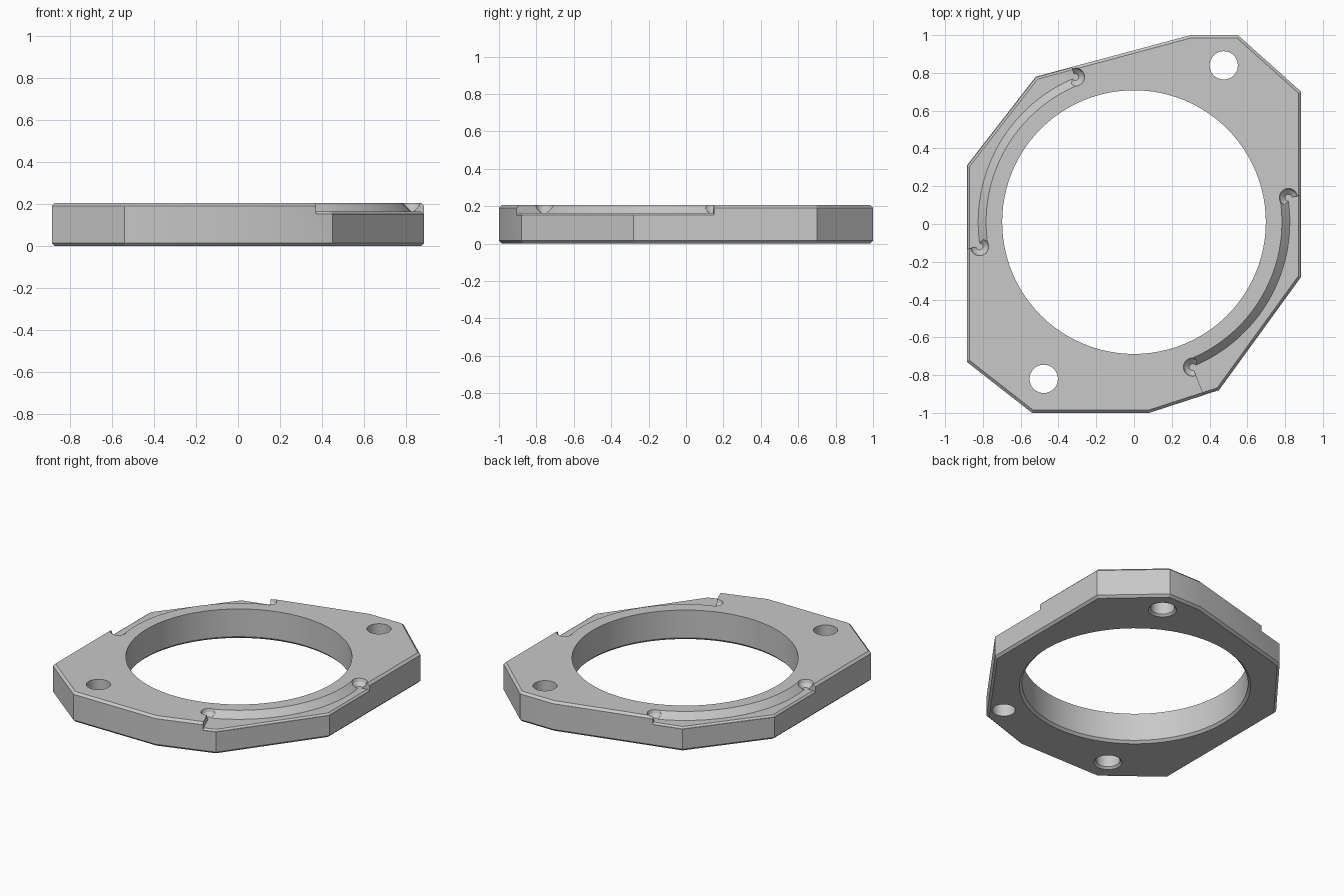
import bpy, bmesh
from math import cos, sin, radians

cube = bpy.data.objects.get("Cube")
if cube:
    bpy.data.objects.remove(cube, do_unlink=True)

CY = 0.01          # bore centre in y
HEIGHT = 0.205     # full plate thickness
LAND = 0.163       # height of the lowered side lands
CHAMFER = 0.015
OUTLINE = [(0.55, 1), (0.3, 1), (-0.52, 0.78), (-0.885, 0.31), (-0.885, -0.73),
           (-0.54, -1), (0.08, -1), (0.45, -0.88), (0.885, -0.28), (0.885, 0.7)]

metal = bpy.data.materials.new("plain grey")
metal.use_nodes = True
grey = (0.58, 0.58, 0.58, 1)
metal.diffuse_color = grey
metal.node_tree.nodes["Principled BSDF"].inputs["Base Color"].default_value = grey


def finish(bm, name):
    bmesh.ops.recalc_face_normals(bm, faces=bm.faces)
    mesh = bpy.data.meshes.new(name)
    bm.to_mesh(mesh)
    bm.free()
    mesh.materials.append(metal)
    obj = bpy.data.objects.new(name, mesh)
    bpy.context.collection.objects.link(obj)
    return obj


def loft(name, levels):
    """Closed solid through (z, points) cross-sections of equal count."""
    bm = bmesh.new()
    rings = [[bm.verts.new((x, y, z)) for x, y in pts] for z, pts in levels]
    n = len(rings[0])
    for low, high in zip(rings, rings[1:]):
        for i in range(n):
            j = (i + 1) % n
            bm.faces.new((low[i], low[j], high[j], high[i]))
    bm.faces.new(rings[0][::-1])
    bm.faces.new(rings[-1])
    return finish(bm, name)


def plate(name, height):
    """Outline extruded to a height, with chamfered rims."""
    obj = loft(name, [(0, OUTLINE), (height, OUTLINE)])
    bm = bmesh.new()
    bm.from_mesh(obj.data)
    rims = [e for e in bm.edges if abs(e.verts[0].co.z - e.verts[1].co.z) < 0.001]
    bmesh.ops.bevel(bm, geom=rims, offset=CHAMFER, segments=1, affect='EDGES')
    bm.to_mesh(obj.data)
    bm.free()
    return obj


def subtract(target, cutter, keep=False):
    mod = target.modifiers.new("cut", 'BOOLEAN')
    mod.operation = 'DIFFERENCE'
    mod.solver = 'EXACT'
    mod.object = cutter
    bpy.ops.object.select_all(action='DESELECT')
    bpy.context.view_layer.objects.active = target
    target.select_set(True)
    bpy.ops.object.modifier_apply(modifier=mod.name)
    if not keep:
        bpy.data.objects.remove(cutter, do_unlink=True)


def polar(r, deg, turn=0):
    a = radians(deg + turn)
    return r * cos(a), CY + r * sin(a)


def circle(x, y, r, n):
    return [(x + r * cos(radians(360 * i / n)), y + r * sin(radians(360 * i / n)))
            for i in range(n)]


def round_hole(x, y, r, top, rim, n):
    """Cutter for a vertical hole, widened at the underside by rim."""
    levels = [(-0.02, r + rim), (0, r + rim), (rim, r), (top, r)]
    if rim == 0:
        levels = [levels[0], levels[-1]]
    subtract(body, loft("hole_cutter", [(z, circle(x, y, q, n)) for z, q in levels]))


body = plate("flange_plate", HEIGHT)
land = plate("land_helper", LAND)
land.hide_render = True

# Lowered lands with a sloping curved wall and rounded ends, on opposite sides
FIRST, LAST, STEPS = -68, 9, 32


def sector(r, turn):
    arc = [polar(r, FIRST + (LAST - FIRST) * i / STEPS, turn) for i in range(STEPS + 1)]
    return arc + [polar(1.4, LAST, turn), polar(1.4, FIRST, turn)]


for turn in (0, 180):
    step = loft("step_cutter", [(0.152, sector(0.825, turn)), (LAND, sector(0.825, turn)),
                                (0.215, sector(0.773, turn))])
    subtract(step, land, keep=True)
    subtract(body, step)
    for end in (FIRST, LAST):
        x, y = polar(0.828, end, turn)
        subtract(body, loft("end_cutter", [(LAND, circle(x, y, 0.018, 24)),
                                           (0.185, circle(x, y, 0.042, 24)),
                                           (0.215, circle(x, y, 0.052, 24))]))
bpy.data.objects.remove(land, do_unlink=True)

# Central bore, two bolt holes and a blind hole in the underside
round_hole(0, CY, 0.698, 0.3, 0.016, 96)
round_hole(0.475, 0.84, 0.075, 0.3, 0.013, 32)
round_hole(-0.478, -0.82, 0.075, 0.3, 0.013, 32)
round_hole(0.43, -0.74, 0.072, 0.12, 0, 32)

bpy.ops.object.select_all(action='DESELECT')
bpy.context.view_layer.objects.active = body
body.select_set(True)
bpy.ops.object.shade_smooth_by_angle(angle=radians(25))
